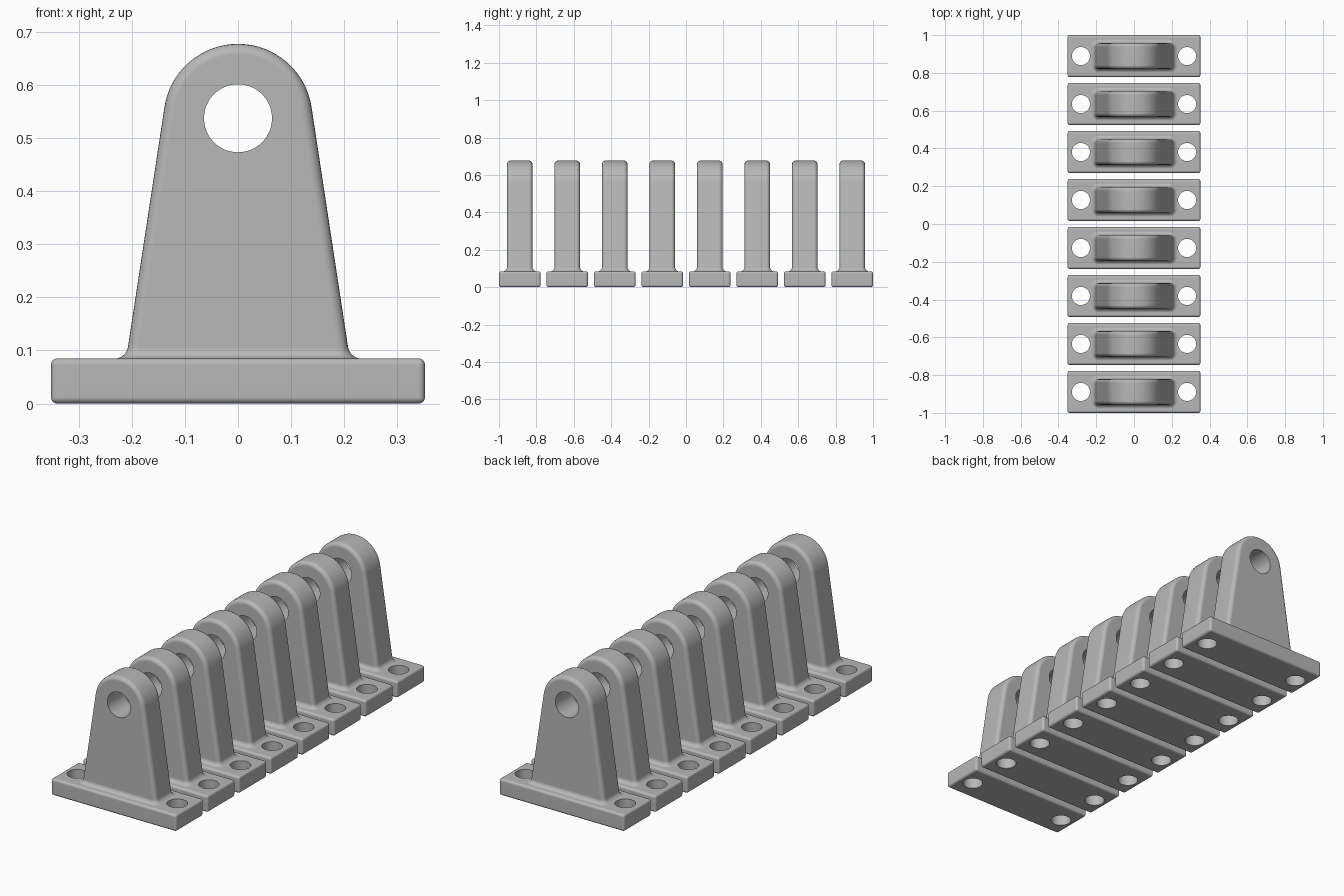
import bpy, bmesh, math
from mathutils import Matrix

if "Cube" in bpy.data.objects:
    bpy.data.objects.remove(bpy.data.objects["Cube"])

# Main dimensions
COUNT, PITCH = 8, 0.254
BASE_W, BASE_D, BASE_H = 0.704, 0.222, 0.085
EYE_Z, EYE_R, CROWN_R = 0.537, 0.064, 0.14
THICK, ROUND, FILLET = 0.137, 0.02, 0.021
TAPER = math.radians(8.65)
BOLT_X, BOLT_R = 0.281, 0.048

steel = bpy.data.materials.new("steel_grey")
steel.diffuse_color = (0.48, 0.48, 0.48, 1)
steel.use_nodes = True
steel.node_tree.nodes["Principled BSDF"].inputs["Base Color"].default_value = steel.diffuse_color


def add_object(name, bm):
    bmesh.ops.recalc_face_normals(bm, faces=bm.faces[:])
    mesh = bpy.data.meshes.new(name)
    bm.to_mesh(mesh)
    bm.free()
    ob = bpy.data.objects.new(name, mesh)
    bpy.context.collection.objects.link(ob)
    return ob


def make_base():
    bm = bmesh.new()
    bmesh.ops.create_cube(bm, size=1, matrix=Matrix.Translation((0, 0, BASE_H / 2))
                          @ Matrix.Diagonal((BASE_W, BASE_D, BASE_H, 1)))
    bmesh.ops.bevel(bm, geom=bm.edges[:], offset=0.012, segments=4,
                    profile=0.5, affect='EDGES')
    return add_object("bracket", bm)


def make_upright():
    """Tapered lug with rounded rims and a flared fillet at its foot."""
    bm = bmesh.new()
    top = BASE_H + FILLET
    rims = [math.radians(-90 + 18 * i) for i in range(6)]
    rims += [-a for a in reversed(rims)]
    loops = []
    for i, a in enumerate(rims):
        side = -1 if i < 6 else 1
        y = side * (THICK / 2 - ROUND) + ROUND * math.sin(a)
        r = CROWN_R - ROUND * (1 - math.cos(a))
        # Half width where the tangent side line reaches the fillet
        foot = (r + (EYE_Z - top) * math.sin(TAPER)) / math.cos(TAPER)
        pts = [(foot, top)]
        for k in range(33):
            t = TAPER + (math.pi - 2 * TAPER) * k / 32
            pts.append((r * math.cos(t), EYE_Z + r * math.sin(t)))
        pts.append((-foot, top))
        loops.append([bm.verts.new((x, y, z)) for x, z in pts])
    for a, b in zip(loops, loops[1:]):
        for k in range(len(a) - 1):
            bm.faces.new((a[k], a[k + 1], b[k + 1], b[k]))
    bm.faces.new(loops[0])
    bm.faces.new(loops[-1])
    # Fillet rings follow the foot outline outwards and down
    ring = [l[0] for l in loops] + [l[-1] for l in reversed(loops)]
    normals = [(math.cos(a), math.sin(a)) for a in rims]
    normals += [(-math.cos(a), math.sin(a)) for a in reversed(rims)]
    start = [v.co.copy() for v in ring]
    steps = [(FILLET * (1 - math.cos(t)), FILLET * math.sin(t) * 1.01)
             for t in (math.pi / 2 * k / 6 for k in range(1, 7))]
    steps.append((FILLET, FILLET + 0.03))
    for out, drop in steps:
        new = []
        for p, (nx, ny) in zip(start, normals):
            slope = math.copysign(math.tan(TAPER) * min(drop, FILLET), p.x)
            new.append(bm.verts.new((p.x + nx * out + slope, p.y + ny * out, p.z - drop)))
        for k in range(len(ring)):
            j = (k + 1) % len(ring)
            bm.faces.new((ring[k], ring[j], new[j], new[k]))
        ring = new
    bm.faces.new(ring)
    return add_object("upright", bm)


def make_cutter(name, radius, length, matrix):
    bm = bmesh.new()
    bmesh.ops.create_cone(bm, cap_ends=True, segments=48, radius1=radius,
                          radius2=radius, depth=length, matrix=matrix)
    ob = add_object(name, bm)
    ob.hide_render = True
    return ob


# One bracket: base plus upright, minus eye and bolt holes
bracket = make_base()
tools = [(make_upright(), 'UNION'),
         (make_cutter("eye_cutter", EYE_R, 0.5, Matrix.Translation((0, 0, EYE_Z))
                      @ Matrix.Rotation(math.pi / 2, 4, 'X')), 'DIFFERENCE')]
for s in (-1, 1):
    tools.append((make_cutter("bolt_cutter", BOLT_R, 0.4,
                              Matrix.Translation((s * BOLT_X, 0, BASE_H / 2))), 'DIFFERENCE'))
for tool, op in tools:
    mod = bracket.modifiers.new("cut", 'BOOLEAN')
    mod.operation, mod.solver, mod.object = op, 'EXACT', tool
bpy.context.view_layer.update()
mesh = bpy.data.meshes.new_from_object(
    bracket.evaluated_get(bpy.context.evaluated_depsgraph_get()))
for ob in [bracket] + [t for t, _ in tools]:
    bpy.data.objects.remove(ob)
mesh.materials.clear()
mesh.materials.append(steel)

# Row of identical brackets
row = []
for i in range(COUNT):
    ob = bpy.data.objects.new(f"bracket_{i + 1}", mesh)
    ob.location.y = (i - (COUNT - 1) / 2) * PITCH
    bpy.context.collection.objects.link(ob)
    row.append(ob)
bpy.context.view_layer.objects.active = row[0]
row[0].select_set(True)
bpy.ops.object.shade_smooth_by_angle(angle=math.radians(35))
for ob in row:
    ob.modifiers.new("even_shading", 'WEIGHTED_NORMAL').keep_sharp = True
